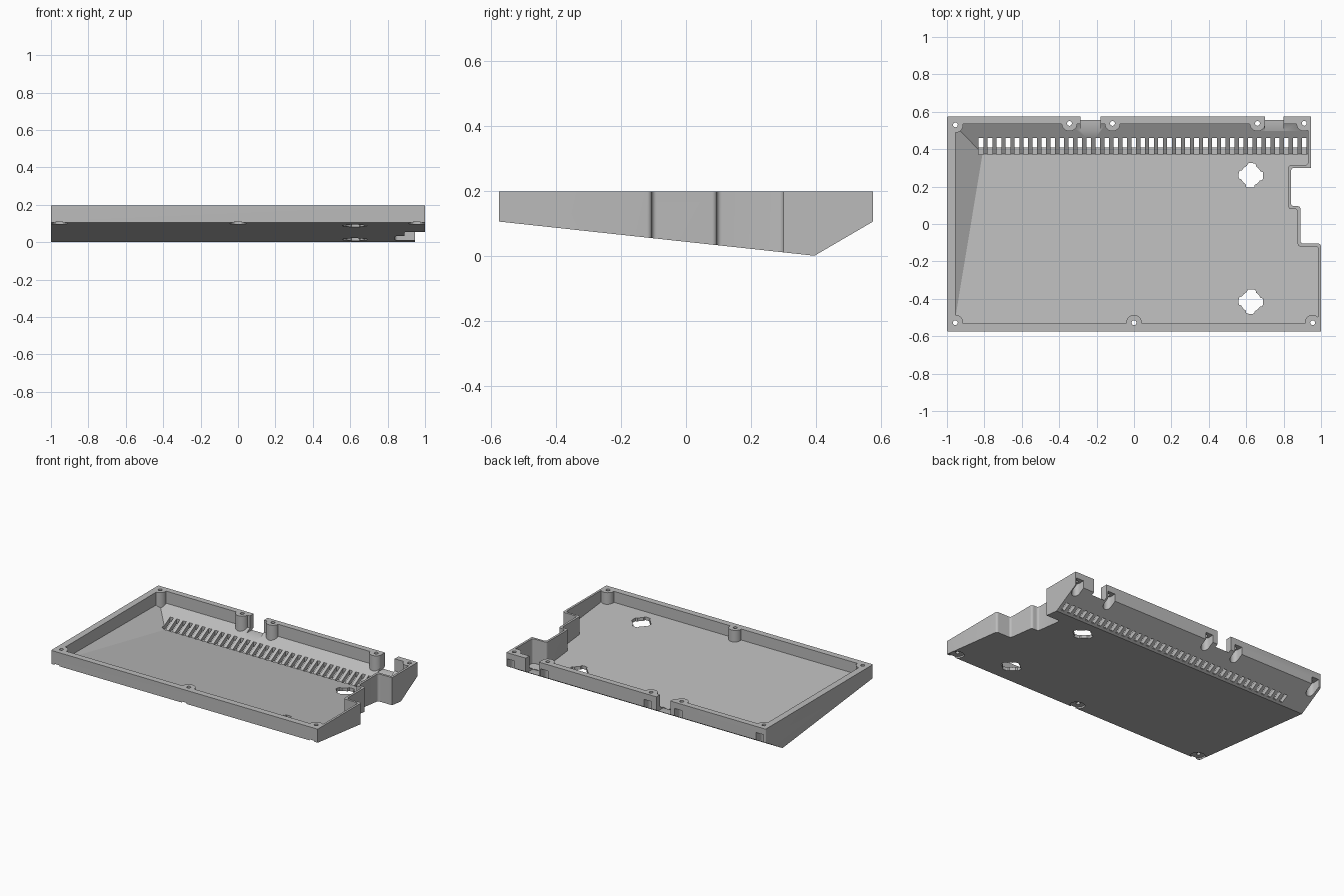
import bpy, bmesh
from math import sin, cos, pi, radians
from mathutils import Vector

if "Cube" in bpy.data.objects:
    bpy.data.objects.remove(bpy.data.objects["Cube"])

TOP = 0.197

grey = bpy.data.materials.new("plain grey")
grey.use_nodes = True
COLOUR = (0.5, 0.5, 0.5, 1)
grey.diffuse_color = COLOUR
grey.node_tree.nodes["Principled BSDF"].inputs["Base Color"].default_value = COLOUR


def rounded(corners, steps=5):
    """Plan outline from (x, y, radius) corners, all at right angles."""
    pts = []
    for i, (x, y, r) in enumerate(corners):
        p = Vector((x, y))
        if not r:
            pts.append(p)
            continue
        a = (Vector(corners[i - 1][:2]) - p).normalized() * r
        b = (Vector(corners[(i + 1) % len(corners)][:2]) - p).normalized() * r
        for k in range(steps + 1):
            t = k / steps * pi / 2
            pts.append(p + a * (1 - sin(t)) + b * (1 - cos(t)))
    return pts


def circle(cx, cy, r, n=24):
    return [(cx + r * cos(2 * pi * k / n), cy + r * sin(2 * pi * k / n)) for k in range(n)]


def box(x0, x1, y0, y1):
    return [(x0, y0), (x1, y0), (x1, y1), (x0, y1)]


def prism(bm, pts, lo, hi, axis="z"):
    """Extrude an outline along z, or a (y, z) profile along x."""
    place = (lambda p, h: (p[0], p[1], h)) if axis == "z" else (lambda p, h: (h, p[0], p[1]))
    low = [bm.verts.new(place(p, lo)) for p in pts]
    high = [bm.verts.new(place(p, hi)) for p in pts]
    bm.faces.new(low)
    bm.faces.new(high)
    for i in range(len(pts)):
        bm.faces.new((low[i - 1], low[i], high[i], high[i - 1]))


def trim_below(bm, point, normal):
    cut = bmesh.ops.bisect_plane(bm, geom=bm.verts[:] + bm.edges[:] + bm.faces[:], dist=1e-6,
                                 plane_co=point, plane_no=normal, clear_inner=True)
    edges = [g for g in cut["geom_cut"] if isinstance(g, bmesh.types.BMEdge)]
    bmesh.ops.edgeloop_fill(bm, edges=edges)


def trim_profile(bm, profile):
    for (y0, z0), (y1, z1) in zip(profile, profile[1:]):
        trim_below(bm, (0, y0, z0), (0, z0 - z1, y1 - y0))


def finish(bm, name):
    bmesh.ops.recalc_face_normals(bm, faces=bm.faces[:])
    mesh = bpy.data.meshes.new(name)
    bm.to_mesh(mesh)
    bm.free()
    mesh.materials.append(grey)
    obj = bpy.data.objects.new(name, mesh)
    bpy.context.collection.objects.link(obj)
    return obj


def subtract(obj, cutter):
    cutter.hide_render = True
    mod = obj.modifiers.new("cut", "BOOLEAN")
    mod.operation, mod.solver, mod.object = "DIFFERENCE", "EXACT", cutter
    bpy.context.view_layer.objects.active = obj
    bpy.ops.object.modifier_apply(modifier=mod.name)
    bpy.data.objects.remove(cutter)


# Outer hull: notched plan with a sloping underside
R = 0.015
bm = bmesh.new()
prism(bm, rounded([(-1, -.575, .008), (1, -.575, 0), (1, -.105, R), (.89, -.105, R), (.89, .095, R),
                   (.84, .095, R), (.84, .3, R), (.945, .3, 0), (.945, .575, 0), (-1, .575, .008)]),
      -0.2, TOP)
trim_profile(bm, [(-.575, .105), (.395, 0), (.575, .105)])
tray = finish(bm, "case_tray")

# Inner cavity: thick walls, thin at the notched side, with a slanted left facet
bm = bmesh.new()
prism(bm, rounded([(-.955, -.532, .01), (.985, -.532, .01), (.985, -.12, R), (.875, -.12, R),
                   (.875, .08, R), (.825, .08, R), (.825, .315, R), (.93, .315, R),
                   (.93, .535, .01), (-.955, .535, .01)]), -0.2, 0.3)
trim_profile(bm, [(-.575, .127), (.375, .025), (.535, .115)])
a, b, c = Vector((-.955, -.5, .119)), Vector((-.81, .375, .025)), Vector((-.955, .525, .1094))
trim_below(bm, a, (b - a).cross(c - a))
cavity = finish(bm, "cavity")

# Screw bosses stand inside the cavity
front = [(x, -.528) for x in (-.955, 0, .955)]
back = [(x, .538) for x in (-.345, -.115, .66, .91)] + [(-.955, .53)]
bm = bmesh.new()
for x, y in front + back:
    prism(bm, circle(x, y, .042), -0.3, 0.4)
subtract(cavity, finish(bm, "bosses"))
subtract(tray, cavity)

# Screw holes
bm = bmesh.new()
for x, y in front + back:
    prism(bm, circle(x, y, .013, 16), -0.3, 0.4)
subtract(tray, finish(bm, "screw_holes"))

# Screw head recesses: shallow at the front, open slots at the back
bm = bmesh.new()
for x, y in front:
    prism(bm, circle(x, y - .006, .045), -0.3, .112)
for x, y in back:
    arc = [(x + .028 * cos(pi + pi * k / 10), y + .028 * sin(pi + pi * k / 10)) for k in range(11)]
    prism(bm, arc + [(x + .028, .7), (x - .028, .7)], -0.3, .155)
subtract(tray, finish(bm, "screw_recesses"))

# Connector openings in the back wall
bm = bmesh.new()
for x0, x1 in ((-.285, -.18), (.7, .8)):
    prism(bm, box(x0, x1, .49, .7), .094, 0.4)
subtract(tray, finish(bm, "connector_openings"))

# Row of cooling vents
bm = bmesh.new()
vent = [(.372, .15), (.372, .016), (.41, .016), (.41, -.1), (.46, -.1), (.46, .15)]
for i in range(37):
    x = -.818 + i * .048
    prism(bm, vent, x - .0125, x + .0125, "x")
subtract(tray, finish(bm, "vents"))

# Lobed foot sockets
bm = bmesh.new()
for y in (-.415, .26):
    lobes = []
    for k in range(48):
        t = 2 * pi * k / 48
        r = .066 if (k + 3) % 12 < 6 else .055
        lobes.append((.625 + r * cos(t), y + r * sin(t)))
    prism(bm, lobes, -0.2, .18)
subtract(tray, finish(bm, "foot_sockets"))

# Smooth the rounded corners, keep edges sharp
bpy.ops.object.select_all(action="DESELECT")
tray.select_set(True)
bpy.context.view_layer.objects.active = tray
bpy.ops.object.shade_smooth_by_angle(angle=radians(30))
